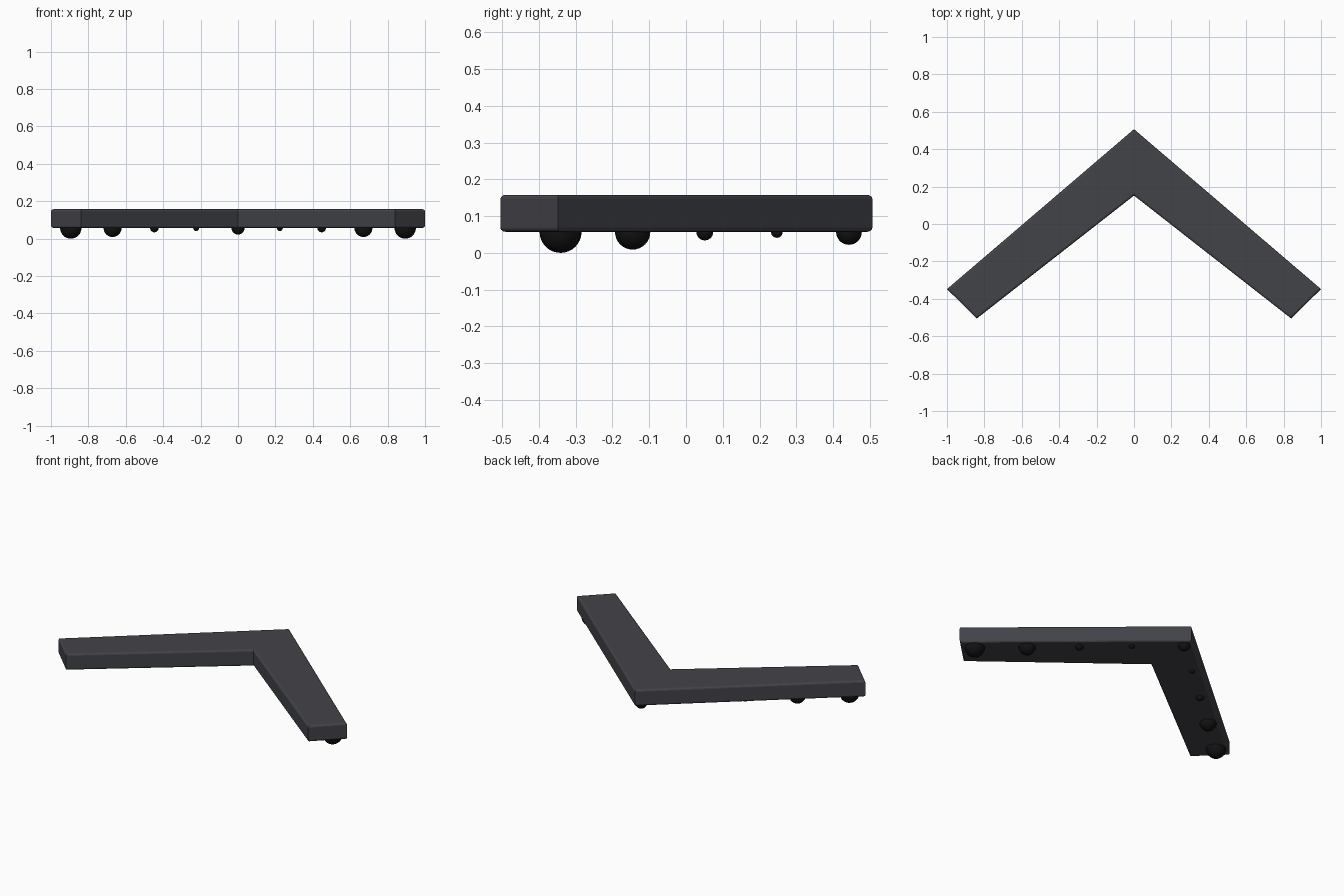
import bpy, bmesh

if "Cube" in bpy.data.objects:
    bpy.data.objects.remove(bpy.data.objects["Cube"])

def material(name, color):
    m = bpy.data.materials.new(name)
    m.diffuse_color = (*color, 1)
    m.use_nodes = True
    m.node_tree.nodes["Principled BSDF"].inputs["Base Color"].default_value = m.diffuse_color
    return m

body_mat = material("dark_grey", (0.055, 0.056, 0.066))
stud_mat = material("black", (0.006, 0.006, 0.006))

Z0, Z1 = 0.057, 0.158

# Chevron body: extruded outline with rounded top and bottom rims
half = [(0.84, -0.505), (1.0, -0.348)]
outline = [(0, 0.152)] + half + [(0, 0.507)] + [(-x, y) for x, y in reversed(half)]
bm = bmesh.new()
base = bm.faces.new([bm.verts.new((x, y, Z0)) for x, y in outline])
ext = bmesh.ops.extrude_face_region(bm, geom=[base])
bmesh.ops.translate(bm, vec=(0, 0, Z1 - Z0),
                    verts=[g for g in ext["geom"] if isinstance(g, bmesh.types.BMVert)])
bmesh.ops.recalc_face_normals(bm, faces=bm.faces)
rims = [e for e in bm.edges if abs(e.verts[0].co.z - e.verts[1].co.z) < 1e-5]
bmesh.ops.bevel(bm, geom=rims, offset=0.012, segments=3, profile=0.5, affect='EDGES')
mesh = bpy.data.meshes.new("chevron_body")
bm.to_mesh(mesh)
bm.free()
body = bpy.data.objects.new("chevron_body", mesh)
bpy.context.collection.objects.link(body)
mesh.materials.append(body_mat)

# Round studs half sunk into the underside, mirrored on both arms
def stud(name, x, y, r):
    bpy.ops.mesh.primitive_uv_sphere_add(segments=32, ring_count=16, radius=r, location=(x, y, Z0))
    o = bpy.context.object
    o.name = name
    o.data.materials.append(stud_mat)
    bpy.ops.object.shade_smooth()

stud("stud_centre", 0, 0.443, 0.035)
for i, r in enumerate((0.016, 0.023, 0.048, 0.057), 1):
    for side, s in (("right", 1), ("left", -1)):
        stud(f"stud_{side}_{i}", s * 0.2235 * i, 0.443 - 0.196 * i, r)
